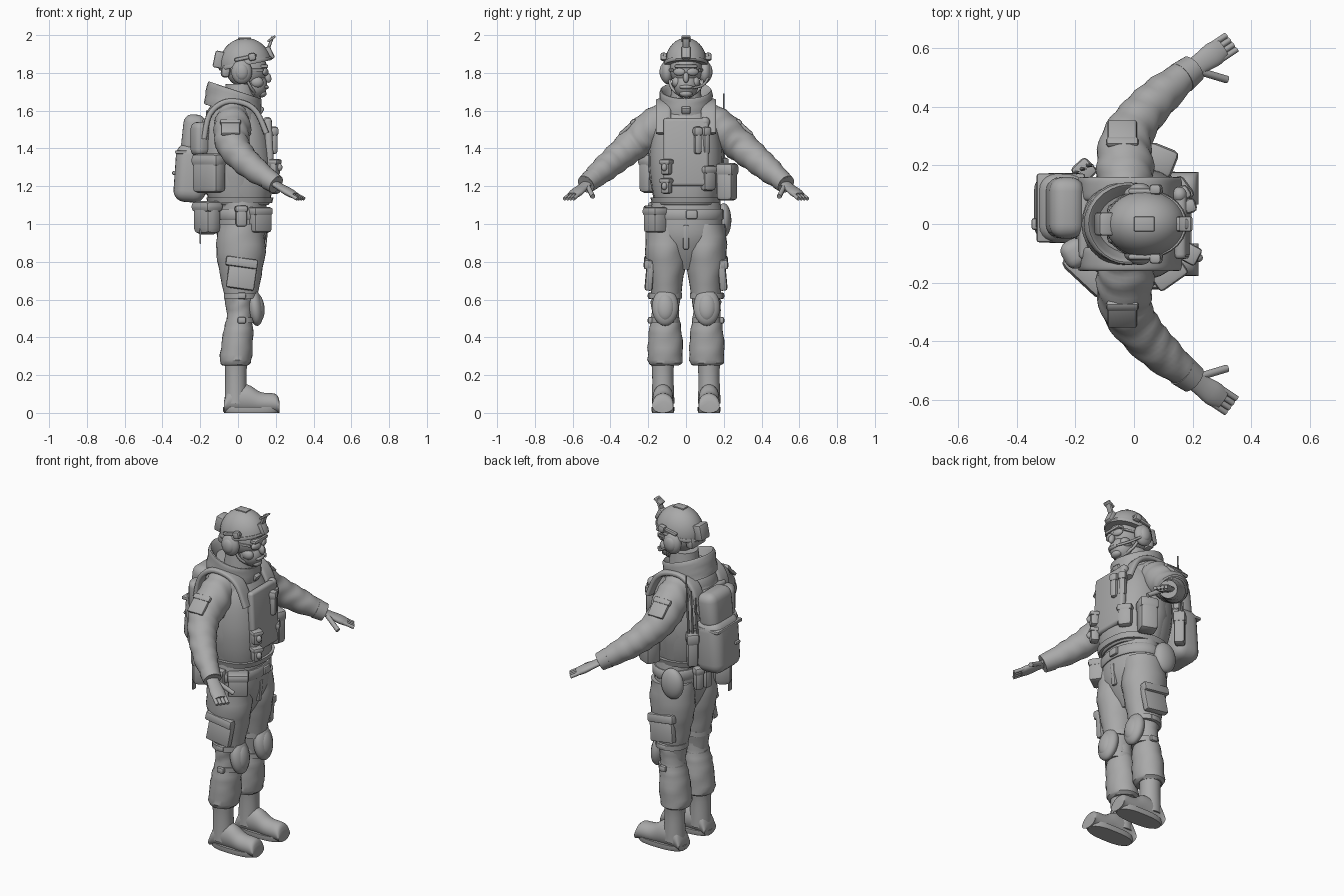
import bpy, bmesh, math
from mathutils import Vector, Matrix, Euler

cube = bpy.data.objects.get("Cube")
if cube:
    bpy.data.objects.remove(cube, do_unlink=True)

SHADE = (.4, .4, .4, 1)
grey = bpy.data.materials.new("plain grey")
grey.use_nodes = True
grey.diffuse_color = SHADE
grey.node_tree.nodes["Principled BSDF"].inputs["Base Color"].default_value = SHADE
parts = []
SIDES = ((1, "left"), (-1, "right"))
AXES = {"x": (Vector((0, 1, 0)), Vector((0, 0, 1))), "z": (Vector((1, 0, 0)), Vector((0, 1, 0)))}


def finish(name, bm, move=Matrix()):
    bm.transform(move)
    bmesh.ops.recalc_face_normals(bm, faces=bm.faces[:])
    mesh = bpy.data.meshes.new(name)
    bm.to_mesh(mesh)
    bm.free()
    mesh.materials.append(grey)
    part = bpy.data.objects.new(name, mesh)
    bpy.context.collection.objects.link(part)
    parts.append(part)


def placed(loc, rot):
    turn = Euler([math.radians(angle) for angle in rot]).to_matrix().to_4x4()
    return Matrix.Translation(loc) @ turn


def smooth_rows(rings, steps):
    """Catmull-Rom interpolation between rings."""
    rows = []
    last = len(rings) - 1
    for i in range(last):
        near = (rings[max(i - 1, 0)], rings[i], rings[i + 1], rings[min(i + 2, last)])
        for j in range(steps):
            t = j / steps
            rows.append([q + t / 2 * (r - p + t * (2 * p - 5 * q + 4 * r - s + t * (3 * q - p - 3 * r + s)))
                         for p, q, r, s in zip(*near)])
    return rows + [rings[-1]]


def loft(name, rings, axis=None, sides=28, power=2, steps=4, fold=0, waves=9, tilt=0):
    """Skin rings (x, y, z, half width, half depth); without an axis they face along the path."""
    rows = smooth_rows(rings, steps)
    bm = bmesh.new()
    loops = []
    for i, (x, y, z, width, depth) in enumerate(rows):
        if axis:
            u, v = AXES[axis]
        else:
            before, after = rows[max(i - 1, 0)], rows[min(i + 1, len(rows) - 1)]
            along = Vector(after[:3]) - Vector(before[:3])
            u = along.cross(Vector((0, 0, 1))).normalized()
            v = u.cross(along).normalized()
        loop = []
        for j in range(sides):
            angle = math.tau * j / sides
            c, s = math.cos(angle), math.sin(angle)
            f = i / len(rows)
            crease = 1 + fold * math.sin(waves * math.tau * f + 2 * math.sin(angle + 5 * f) + math.cos(3 * angle))
            across = math.copysign(abs(c) ** (2 / power), c) * width * crease
            deep = math.copysign(abs(s) ** (2 / power), s) * depth * crease
            loop.append(bm.verts.new(Vector((x, y, z - tilt * c)) + u * across + v * deep))
        loops.append(loop)
    for low, high in zip(loops, loops[1:]):
        for j in range(sides):
            k = (j + 1) % sides
            bm.faces.new((low[j], low[k], high[k], high[j]))
    bm.faces.new(loops[0])
    bm.faces.new(loops[-1])
    finish(name, bm)


def column(name, x, y, rows, flat=1, lean=0, **options):
    """Upright body from (height, radius) rows; flat scales the sideways radius."""
    base = rows[0][0]
    loft(name, [(x + lean * (z - base), y, z, r, r * flat) for z, r in rows], "z", **options)


def cord(name, points, radius):
    loft(name, [(*point, radius, radius) for point in points], sides=10)


def box(name, loc, size, rot=(0, 0, 0), bevel=.01, segments=2):
    bm = bmesh.new()
    bmesh.ops.create_cube(bm, size=1)
    bmesh.ops.scale(bm, vec=size, verts=bm.verts[:])
    bmesh.ops.bevel(bm, geom=bm.edges[:], offset=min(bevel, min(size) * .4), segments=segments,
                    affect='EDGES', profile=.5)
    finish(name, bm, placed(loc, rot))


def ball(name, loc, radii, rot=(0, 0, 0), floor=-1, slope=0):
    """Ellipsoid, optionally cut flat from below by a sloping floor."""
    bm = bmesh.new()
    bmesh.ops.create_uvsphere(bm, u_segments=28, v_segments=18, radius=1)
    for vert in bm.verts:
        vert.co.z = max(vert.co.z, floor + slope * vert.co.x)
    bmesh.ops.scale(bm, vec=radii, verts=bm.verts[:])
    finish(name, bm, placed(loc, rot))


def pouch(name, angle, z, size, reach=.2, bevel=.015):
    """Bag with a flap, set round the body at an angle from straight ahead."""
    x, y = reach * math.cos(math.radians(angle)), reach * math.sin(math.radians(angle))
    deep, wide, tall = size
    box(name, (x, y, z), size, (0, 0, angle), bevel)
    box(name + "_flap", (x, y, z + tall * .36), (deep + .01, wide + .01, tall * .35), (0, 0, angle), bevel)


def arm_at(y, side):
    """Centre line of the arm, which slopes down and curves forward."""
    return Vector((1.75 * max(0, y - .27) ** 1.5 - .03, side * y, 1.66 - .85 * y))


# Boots, trouser legs and knee pads
for s, side in SIDES:
    y = s * .122
    column(side + "_boot_shaft", -.012, y, [(.05, .06), (.2, .056), (.28, .062)], fold=.015)
    loft(side + "_boot_foot", [(x, y, h, .055, h) for x, h in
         ((-.075, .03), (-.04, .07), (.05, .075), (.12, .055), (.2, .05), (.22, .03))], "x")
    column(side + "_boot_sole", .07, y, [(0, .142), (.01, .15), (.03, .15)], flat=.4, power=2.6, steps=1)
    y = s * .11
    column(side + "_trouser_shin", -.015, y, [(.25, .065), (.28, .084), (.42, .08), (.52, .066), (.6, .07)],
           flat=1.1, lean=.09, fold=.035, waves=6)
    column(side + "_trouser_thigh", .015, y * .95, [(.5, .068), (.68, .1), (.85, .13), (1, .12)],
           flat=.86, fold=.025, waves=5)
    ball(side + "_knee_pad", (.09, y, .56), (.042, .07, .1), (0, -8, 0))
    ball(side + "_knee_cap", (.105, y, .56), (.035, .05, .075), (0, -8, 0))
    for z, r in ((.62, .09), (.49, .075)):
        column(side + "_knee_strap", .015, y, [(z - .015, r), (z + .015, r)], steps=1)
        box(side + "_strap_buckle", (.02, y + s * .08, z), (.045, .025, .035))
    box(side + "_cargo_pocket", (.02, s * .193, .73), (.15, .04, .15), (s * 5, 8, 0))
    box(side + "_cargo_flap", (.02, s * .2, .795), (.17, .045, .05), (s * 5, 8, 0))

# Hips and belt
column("trouser_hips", .02, 0, [(.76, .05), (.84, .095), (.93, .13), (1.02, .136), (1.12, .13)], flat=1.4)
column("belt", .02, 0, [(1.02, .142), (1.03, .148), (1.07, .148), (1.08, .142)], flat=1.35, steps=1)
box("belt_buckle", (.168, .03, 1.05), (.02, .06, .045))
box("trouser_fly", (.145, 0, .93), (.02, .03, .13), (0, 6, 0))
pouch("belt_front_pouch", -55, 1.02, (.08, .11, .13))
pouch("belt_side_pouch", -85, 1.04, (.04, .06, .11))
pouch("belt_rear_pouch", 215, 1.03, (.1, .15, .17), bevel=.035)
box("belt_rear_tag", (-.2, -.13, .94), (.01, .03, .09))
for angle in (150, 170):
    pouch("belt_magazine_pouch", angle, 1.03, (.045, .05, .13), reach=.16)
ball("belt_dump_pouch", (-.05, .2, 1.02), (.07, .04, .09))

# Jacket body and armoured vest
column("jacket_body", 0, 0, [(1.09, .13), (1.3, .16), (1.5, .15), (1.6, .13), (1.66, .08)], flat=1.25,
       lean=-.06, fold=.008)
column("vest", .01, 0, [(1.1, .15), (1.12, .162), (1.22, .182), (1.35, .19), (1.5, .172), (1.62, .12)],
       lean=-.07, flat=1.02, power=2.4)
column("vest_hem", .01, 0, [(1.11, .17), (1.14, .178)], flat=1.06, power=2.4, steps=1)
for s, name in ((1, "chest_panel"), (-1, "back_panel")):
    box(name, (s * .172 - .005, 0, 1.38), (.04, .24, .36), (0, -3 * s, 0), .018, 3)

# Shoulder straps, sleeves and hands
for s, side in SIDES:
    loft(side + "_shoulder_strap", [(x, s * .12, z, .04, .015) for x, z in
         ((.15, 1.48), (.1, 1.59), (.03, 1.64), (-.07, 1.645), (-.15, 1.58), (-.18, 1.45))], power=3.5)
    loft(side + "_sleeve", [(*arm_at(y, s), r, r) for y, r in
         ((.1, .08), (.18, .098), (.28, .088), (.37, .076), (.45, .066), (.53, .045))],
         steps=7, fold=.035, waves=8)
    loft(side + "_cuff", [(*arm_at(y, s), r, r) for y, r in ((.5, .056), (.53, .05))], steps=1)
    box(side + "_sleeve_patch", (-.04, s * .31, 1.51), (.1, .11, .02), (-s * 42, 0, 0))
    box(side + "_sleeve_flap", (-.04, s * .28, 1.54), (.11, .035, .025), (-s * 42, 0, 0))
    loft(side + "_palm", [(*arm_at(y, s), r, r / 2) for y, r in ((.52, .034), (.55, .036), (.58, .042), (.6, .034))])
    across = Vector((.6, -.8 * s, 0))
    for i in range(4):
        shift = across * (i - 1.5) * .02
        cord(side + "_finger", [arm_at(y, s) + shift for y in (.58, .6, .62)], .01)
    thumb = arm_at(.535, s) + across * .015
    cord(side + "_thumb", [thumb + Vector((.1, -.03 * s, -.06)) * t for t in (0, .5, 1)], .013)

# Raised collar, higher at the back
column("collar", -.03, 0, [(1.59, .15), (1.64, .148), (1.7, .143), (1.705, .13), (1.65, .1)],
       lean=.1, flat=.97, steps=3, fold=.012, tilt=.045)
column("neck", .01, 0, [(1.6, .09), (1.74, .075)], steps=1)
box("collar_knot", (.115, 0, 1.605), (.04, .05, .04), (0, 30, 0))

# Head, face and glasses
ball("skull", (.045, 0, 1.82), (.11, .085, .1))
ball("jaw", (.085, 0, 1.735), (.07, .065, .07))
ball("nose", (.158, 0, 1.775), (.018, .016, .028), (0, -15, 0))
ball("mouth", (.145, 0, 1.725), (.018, .036, .012))
ball("chin", (.125, 0, 1.69), (.026, .034, .02))
box("brow_band", (.14, 0, 1.835), (.04, .12, .02))
for s, side in SIDES:
    ball(side + "_lens", (.145, s * .036, 1.805), (.014, .032, .02), (0, 0, s * 18))
    box(side + "_glasses_arm", (.09, s * .08, 1.815), (.09, .01, .015), (0, 0, -s * 12))
    ball(side + "_cheek", (.1, s * .05, 1.75), (.035, .025, .03))
    # Headset, chin strap and helmet rails
    ball(side + "_ear_cup", (.02, s * .1, 1.805), (.055, .034, .064))
    ball(side + "_ear_cup_cover", (.02, s * .118, 1.805), (.036, .022, .044))
    cord(side + "_chin_strap", [(.03, s * .09, 1.8), (.07, s * .075, 1.72), (.115, 0, 1.665)], .008)
    box(side + "_helmet_rail", (.04, s * .112, 1.88), (.12, .02, .02), (0, -12, 0))
    box(side + "_helmet_clip", (.075, s * .118, 1.885), (.04, .035, .04), (0, -12, 0))
cord("microphone_boom", [(.05, .118, 1.775), (.11, .09, 1.735), (.155, .035, 1.72)], .007)

# Helmet with front mount and rear battery box
ball("helmet", (.04, 0, 1.845), (.138, .113, .14), floor=0, slope=.2)
column("helmet_rim", .04, 0, [(1.84, .138), (1.85, .142), (1.86, .138)], flat=.83, steps=1, tilt=-.028)
box("helmet_rear_skirt", (-.065, 0, 1.81), (.05, .14, .07), (0, 8, 0), .02)
box("helmet_battery", (-.1, 0, 1.87), (.055, .08, .09), (0, 12, 0))
box("helmet_top_strip", (.035, 0, 1.982), (.07, .05, .01))
box("helmet_mount_plate", (.166, 0, 1.905), (.035, .05, .07), (0, -25, 0))
box("helmet_mount_arm", (.17, 0, 1.955), (.016, .035, .08), (0, 20, 0))
box("helmet_mount_shoe", (.177, 0, 1.98), (.05, .05, .012), (0, -35, 0))

# Chest and side pouches
for angle in (18, 32):
    pouch("chest_magazine_pouch", angle, 1.44, (.035, .04, .14))
ball("chest_light", (.155, .1, 1.54), (.025, .027, .027))
for z in (1.2, 1.3):
    pouch("front_pouch", -28, z, (.05, .055, .08), reach=.22)
    ball("front_pouch_knob", (.22, -.115, z), (.015, .015, .02))
pouch("left_side_pouch", 68, 1.22, (.09, .1, .19), reach=.235, bevel=.02)
pouch("front_left_pouch", 36, 1.24, (.05, .08, .13), bevel=.02)
pouch("right_side_pouch", 227, 1.265, (.085, .18, .2), reach=.225, bevel=.025)

# Backpack, radio and aerials
box("backpack_main", (-.25, .055, 1.27), (.17, .24, .31), (0, 4, 0), .06, 5)
box("backpack_top", (-.235, .055, 1.475), (.12, .21, .21), (0, 6, 0), .05, 5)
box("backpack_pocket", (-.31, .055, 1.25), (.05, .17, .17), (0, 4, 0), .02)
box("backpack_strap", (-.25, .055, 1.38), (.165, .235, .02))
box("backpack_side_roll", (-.2, -.1, 1.45), (.09, .1, .18), (0, 0, 30), .035, 4)
box("backpack_buckle", (-.34, 0, 1.27), (.02, .04, .02))
pouch("radio_pouch", 133, 1.25, (.06, .06, .19), reach=.25)
for i, top in enumerate((1.69, 1.6, 1.56)):
    column("aerial", -.16 - .02 * i, .2 - .012 * i, [(1.3, .008), (top, .004)], lean=.05, sides=8, steps=1)

# Smooth shading that keeps hard edges
bpy.ops.object.select_all(action='DESELECT')
for part in parts:
    part.select_set(True)
bpy.context.view_layer.objects.active = parts[0]
bpy.ops.object.shade_smooth_by_angle(angle=math.radians(40))
